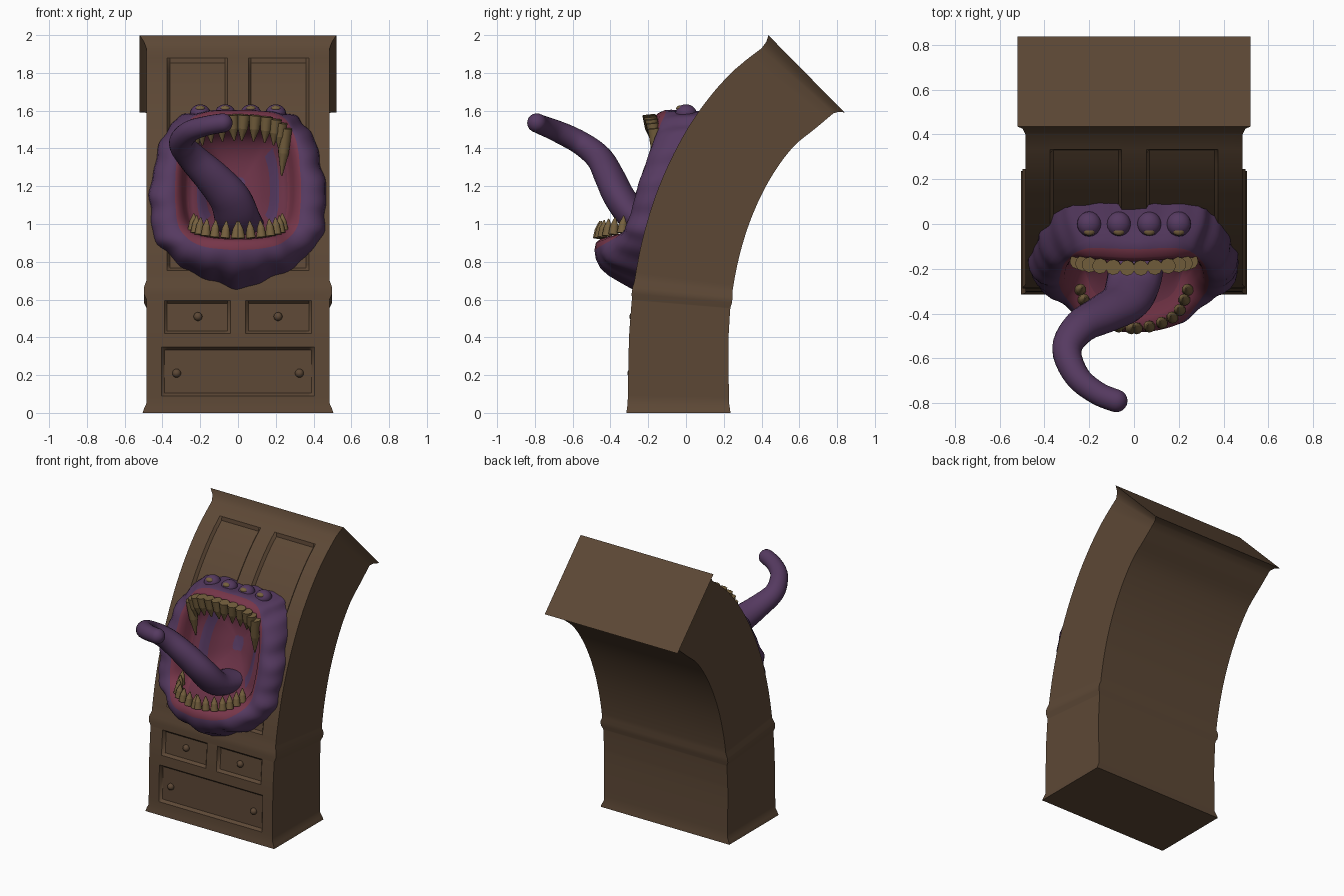
import bpy, bmesh, math
from mathutils import Vector, Matrix, Quaternion

if "Cube" in bpy.data.objects:
    bpy.data.objects.remove(bpy.data.objects["Cube"])


def material(name, *rgb):
    m = bpy.data.materials.new(name)
    m.use_nodes = True
    m.diffuse_color = (*rgb, 1)
    m.node_tree.nodes["Principled BSDF"].inputs["Base Color"].default_value = (*rgb, 1)
    return m


wood = material("brown wood", .108, .064, .036)
purple = material("purple skin", .092, .042, .118)
red = material("red gums", .18, .036, .066)
crimson = material("dark crimson throat", .14, .031, .06)
violet = material("violet inner cheek", .085, .038, .11)
bone = material("old bone", .18, .118, .048)


def finish(name, bm, mats, angle=180, subdivide=0):
    """Turn a bmesh into a smooth shaded object."""
    mesh = bpy.data.meshes.new(name)
    bm.to_mesh(mesh)
    bm.free()
    for m in mats:
        mesh.materials.append(m)
    ob = bpy.data.objects.new(name, mesh)
    bpy.context.collection.objects.link(ob)
    bpy.ops.object.select_all(action='DESELECT')
    ob.select_set(True)
    bpy.context.view_layer.objects.active = ob
    bpy.ops.object.shade_smooth_by_angle(angle=math.radians(angle))
    if subdivide:
        mod = ob.modifiers.new("soften", 'SUBSURF')
        mod.levels = mod.render_levels = subdivide


def loft(rings, caps=(True, True), rule=None):
    """Skin a list of closed rings."""
    bm = bmesh.new()
    rows = [[bm.verts.new(p) for p in ring] for ring in rings]
    for r, (low, high) in enumerate(zip(rows, rows[1:])):
        n = len(low)
        for i in range(n):
            j = (i + 1) % n
            f = bm.faces.new((low[i], low[j], high[j], high[i]))
            if rule:
                f.material_index = rule(r, f.calc_center_median())
    if caps[0]:
        bm.faces.new(rows[0][::-1])
    if caps[1]:
        bm.faces.new(rows[-1])
    return bm


def spline(keys, t, closed=False):
    """Catmull-Rom point at parameter t."""
    n = len(keys)
    i = math.floor(t) if closed else min(int(t), n - 2)
    f = t - i
    pick = (lambda k: keys[k % n]) if closed else (lambda k: keys[max(0, min(k, n - 1))])
    a, b, c, d = (Vector(pick(i + k)) for k in (-1, 0, 1, 2))
    return b + (c - a) * f / 2 + (a - b * 2.5 + c * 2 - d / 2) * f**2 + ((b - c) * 1.5 + (d - a) / 2) * f**3


# Bent side profile: front y, front z, back y, back z
bend = [(-.31, 0, .23, 0), (-.305, .22, .225, .2), (-.3, .43, .225, .4),
        (-.28, .65, .24, .6), (-.23, .92, .28, .82), (-.15, 1.18, .345, 1.03),
        (-.04, 1.42, .44, 1.23), (.085, 1.62, .56, 1.4), (.25, 1.81, .69, 1.51),
        (.46, 1.975, .815, 1.615)]
samples = [spline(bend, k / 12) for k in range(12 * (len(bend) - 1) + 1)]


def section(z):
    """Front and back points of the cabinet at a front height."""
    for a, b in zip(samples, samples[1:]):
        if z <= b[1]:
            break
    p = a.lerp(b, (z - a[1]) / (b[1] - a[1]))
    return Vector((0, p[0], p[1])), Vector((0, p[2], p[3]))


# Cabinet: recessed panels as x from, x to, z from, z to (mirrored)
half = .485
groove = .015
panels = [(.07, .36, .77, 1.865), (.055, .375, .435, .58), (0, .39, .105, .335)]
mouth_z = 1.15
# Mouldings: height, sideways flare, front and back flare
flares = [(0, .02, .006), (.025, .012, .003), (.05, 0, 0), (.6, 0, 0), (.63, .013, .005),
          (.665, .013, .005), (.7, 0, 0), (1.93, 0, 0), (1.955, .012, .012), (1.975, .036, .034)]
xs = {.12, .18, .24, .3, .445, half}
zs = {f[0] for f in flares} | {.74 + .045 * k for k in range(26)}
for x0, x1, z0, z1 in panels:
    xs |= {x for x in (x0, x0 - groove, x1, x1 + groove) if x >= 0}
    zs |= {z0, z0 - groove, z1, z1 + groove}
xs = sorted({round(s * x, 4) for x in xs for s in (-1, 1)})
zs = sorted({round(z, 4) for z in zs})


def flare(z):
    for (z0, *a), (z1, *b) in zip(flares, flares[1:]):
        if z <= z1:
            return Vector(a).lerp(Vector(b), (z - z0) / (z1 - z0))


def recess(x, z):
    e = .001
    if (x / .34) ** 2 + ((z - mouth_z) / .38) ** 2 < 1:
        return .3
    inside = any(a - e < abs(x) < b + e and c - e < z < d + e for a, b, c, d in panels)
    return .02 if inside else 0


rings = []
for z in zs:
    front, back = section(z)
    inward = (back - front).normalized()
    side, o = flare(z)
    wide = (half + side) / half
    ring = [front + inward * (recess(x, z) - o) + Vector((x * wide, 0, 0)) for x in xs]
    for x in (half, 0, -half):
        ring.append(back + inward * o + Vector((x * wide, 0, 0)))
    rings.append(ring)
finish("cabinet", loft(rings), [wood], 35)

# Drawer knobs, sitting inside the recesses
bm = bmesh.new()
for x, z in ((.212, .51), (.325, .21)):
    for s in (-1, 1):
        spot = Matrix.Translation((s * x, section(z)[0].y + .018, z))
        bmesh.ops.create_uvsphere(bm, u_segments=16, v_segments=10, radius=.023, matrix=spot)
finish("drawer_knobs", bm, [wood])

# Mouth: half outlines from top to bottom as x, y, z
outer = [(x, section(z)[0].y + .03, z) for x, z in (
    (0, 1.59), (.24, 1.59), (.37, 1.51), (.44, 1.32), (.465, 1.1), (.425, .89), (.23, .73), (0, .645))]
crest = [(0, -.04, 1.59), (.2, -.04, 1.59), (.33, -.12, 1.5), (.4, -.22, 1.3),
         (.42, -.28, 1.1), (.37, -.34, .92), (.2, -.44, .8), (0, -.46, .76)]
lip = [(0, -.11, 1.615), (.22, -.11, 1.59), (.3, -.17, 1.47), (.32, -.23, 1.3),
       (.32, -.29, 1.1), (.3, -.34, .97), (.2, -.46, .89), (0, -.495, .87)]
gum = [(0, -.195, 1.56), (.2, -.18, 1.535), (.26, -.16, 1.44), (.29, -.18, 1.3),
       (.29, -.23, 1.1), (.25, -.27, .99), (.18, -.41, .95), (0, -.465, .935)]
inner = [(x * .9, y + .08, z - .03) for x, y, z in gum]
steps = 6


def mirrored(keys):
    return keys + [(-x, y, z) for x, y, z in keys[-2:0:-1]]


def outline(keys, ripple=0):
    loop = mirrored(keys)
    pts = [spline(loop, k / steps, True) for k in range(steps * len(loop))]
    for k, p in enumerate(pts):
        w = 1 + ripple * math.sin(k * 1.3) * math.sin(k * .37 + 1)
        p.x *= w
        p.y -= (w - 1) * .5
        p.z = mouth_z + (p.z - mouth_z) * w
    return pts


def shrink(ring, amount, depth):
    out = []
    for p in ring:
        z = p.z + (1.2 - p.z) * amount
        out.append(Vector((p.x * (1 - amount), section(z)[0].y + depth, z)))
    return out


def flesh(r, c):
    if r < 4:
        return 3 if r == 2 and abs(c.x) > .16 and 1.02 < c.z < 1.38 else 2
    return 1 if r < 6 else 0


o_ring, c_ring, i_ring = outline(outer, .025), outline(crest, .02), outline(inner)
bulge = [(a + b) / 2 for a, b in zip(o_ring, c_ring)]
for p in bulge:
    p.x *= 1.06
throat = [shrink(i_ring, .9, .15), shrink(i_ring, .6, .13), shrink(i_ring, .35, .07), shrink(i_ring, .18, .01)]
rings = throat + [i_ring, outline(gum), outline(lip), c_ring, bulge, o_ring]
finish("mouth", loft(rings, (True, False), flesh), [purple, red, crimson, violet], subdivide=1)

# Teeth follow the gum line on both sides
up = Vector((0, 0, 1))


def teeth(name, spots, aim):
    bm = bmesh.new()
    for t, length, radius in spots:
        for s in (-1, 1):
            p = spline(mirrored(gum), t, True)
            p.x *= s
            d = Vector((-s * .08, .1, aim)).normalized()
            turn = up.rotation_difference(d).to_matrix().to_4x4()
            for r1, r2, start, part in ((1, .8, -.15, .6), (.8, .12, .45, .55)):
                place = Matrix.Translation(p + d * length * (start + part / 2)) @ turn
                bmesh.ops.create_cone(bm, segments=10, radius1=radius * r1, radius2=radius * r2,
                                      depth=length * part, cap_ends=True, matrix=place)
    finish(name, bm, [bone], 50)


teeth("upper_teeth", [(.14 + .28 * k, .12, .035) for k in range(5)] + [(1.7, .22, .036)], -1)
teeth("lower_teeth", [(5.2 + .29 * k, .08, .027) for k in range(7)], 1)

# Tongue: x, y, z, radius along its path, flattened towards the root
path = [(.02, -.08, .98, .125), (0, -.25, 1.02, .122), (-.04, -.345, 1.13, .112), (-.13, -.4, 1.24, .098),
        (-.24, -.46, 1.35, .08), (-.3, -.56, 1.43, .066), (-.255, -.68, 1.49, .057),
        (-.165, -.755, 1.52, .052), (-.08, -.79, 1.535, .051)]
line = [spline(path, k / 5) for k in range(5 * (len(path) - 1) + 1)]
end = (line[-1] - line[-2]).xyz.normalized()
tip = line[-1].copy()
for k in range(1, 6):
    a = k * math.pi / 10.5
    line.append(Vector((*(tip.xyz + end * tip.w * math.sin(a)), tip.w * math.cos(a))))
turn, heading, rings = Quaternion(), up, []
for k, p in enumerate(line):
    ahead = (line[min(k + 1, len(line) - 1)] - line[max(k - 1, 0)]).xyz.normalized()
    turn = heading.rotation_difference(ahead) @ turn
    heading = ahead
    flat = min(1, .6 + k / 70)
    rings.append([p.xyz + turn @ Vector((math.cos(a), flat * math.sin(a), 0)) * p.w
                  for a in (k * math.tau / 20 for k in range(20))])
finish("tongue", loft(rings), [purple])

# Four eyes with heavy lids on the upper lip
for name, mat, centre, size in (("eyelids", purple, (0, 1.587), (.054, .056, .046)),
                                ("eyes", bone, (-.032, 1.611), (.026, .02, .016))):
    bm = bmesh.new()
    for x in (-.2, -.068, .068, .2):
        bmesh.ops.create_uvsphere(bm, u_segments=20, v_segments=12, radius=1,
                                  matrix=Matrix.Translation((x, *centre)) @ Matrix.Diagonal((*size, 1)))
    finish(name, bm, [mat])
